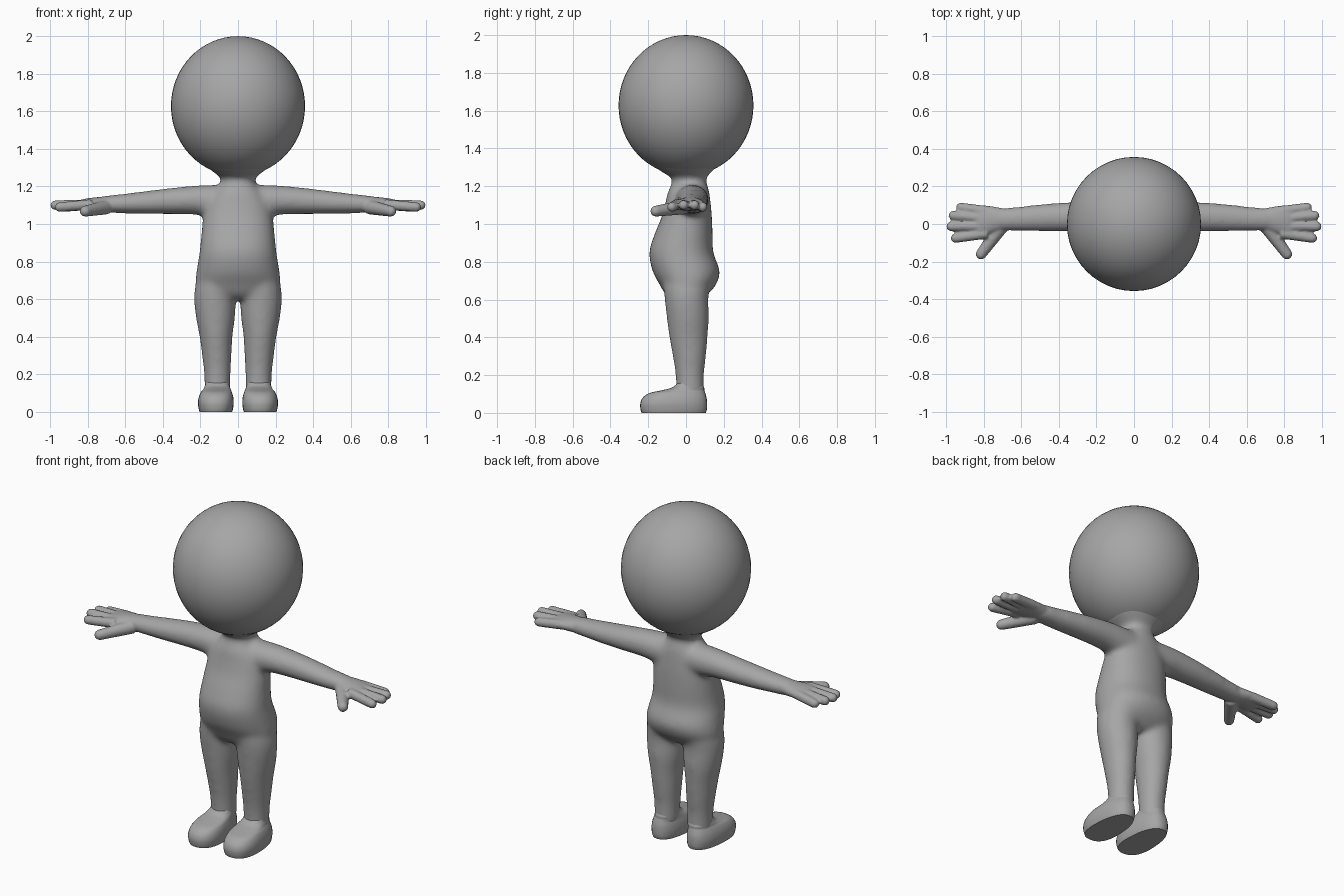
import bpy, bmesh
from math import sin, cos, pi, copysign, sqrt
from mathutils import Vector

if "Cube" in bpy.data.objects:
    bpy.data.objects.remove(bpy.data.objects["Cube"])

N = 32  # points around each section
grey = bpy.data.materials.new("grey")
grey.diffuse_color = (.38, .38, .38, 1)
grey.use_nodes = True
grey.node_tree.nodes["Principled BSDF"].inputs["Base Color"].default_value = grey.diffuse_color


def refine(rows, steps=5):
    """Catmull-Rom interpolation between section rows."""
    out = []
    for i in range(len(rows) - 1):
        p0, p1, p2, p3 = (rows[min(max(i + k, 0), len(rows) - 1)] for k in (-1, 0, 1, 2))
        for s in range(steps):
            t = s / steps
            out.append([0.5 * (2 * b + (c - a) * t + (2 * a - 5 * b + 4 * c - d) * t * t
                               + (3 * b - a - 3 * c + d) * t ** 3)
                        for a, b, c, d in zip(p0, p1, p2, p3)])
    return out + [list(rows[-1])]


def skin(bm, rings):
    """Closed skin over a list of rings of points."""
    rings = [[bm.verts.new(p) for p in ring] for ring in rings]
    faces = [bm.faces.new(rings[0]), bm.faces.new(rings[-1])]
    for a, b in zip(rings, rings[1:]):
        for i in range(N):
            j = (i + 1) % N
            faces.append(bm.faces.new((a[i], a[j], b[j], b[i])))
    bmesh.ops.recalc_face_normals(bm, faces=faces)


def loft(bm, rows, side=1, along_x=False, power=2.0, taper=0.0):
    """Rows: position, centre 1, centre 2, radius 1, radius 2."""
    rings = []
    for t, c1, c2, r1, r2 in refine(rows):
        ring = []
        for i in range(N):
            a = 2 * pi * i / N
            u = copysign(abs(cos(a)) ** (2 / power), cos(a))
            v = copysign(abs(sin(a)) ** (2 / power), sin(a))
            p, q = c1 + r1 * u * (1 - taper * v), c2 + r2 * v
            ring.append((side * t, p, q) if along_x else (side * p, q, t))
        rings.append(ring)
    skin(bm, rings)


def finger(bm, a, b, r1, r2, side):
    """Tapered tube with a rounded tip."""
    a, b = Vector(a), Vector(b)
    d = (b - a).normalized()
    u = d.cross(Vector((0, 0, 1))).normalized()
    v = d.cross(u)
    stations = [(a.lerp(b, k / 4), r1 + (r2 - r1) * k / 4) for k in range(5)]
    stations += [(b + d * r2 * h, r2 * sqrt(1 - h * h)) for h in (0.4, 0.7, 0.9, 0.98)]
    rings = []
    for c, r in stations:
        pts = [c + r * (u * cos(2 * pi * i / N) + v * sin(2 * pi * i / N)) for i in range(N)]
        rings.append([(side * p.x, p.y, p.z) for p in pts])
    skin(bm, rings)


def make(name, bm):
    me = bpy.data.meshes.new(name)
    bm.to_mesh(me)
    bm.free()
    me.shade_smooth()
    me.materials.append(grey)
    ob = bpy.data.objects.new(name, me)
    bpy.context.collection.objects.link(ob)
    return ob


def fuse(ob, voxel, iterations):
    """Merge overlapping shapes into one skin and soften the joins."""
    m = ob.modifiers.new("fuse", 'REMESH')
    m.mode = 'VOXEL'
    m.voxel_size = voxel
    m.use_smooth_shade = True
    m = ob.modifiers.new("soften", 'SMOOTH')
    m.factor = .5
    m.iterations = iterations


# Core: torso, neck, arms and legs, strongly blended
bm = bmesh.new()
loft(bm, [(.60, 0, 0, .10, .08), (.63, 0, .003, .20, .115), (.68, 0, .01, .226, .15),
          (.75, 0, .001, .221, .178), (.85, 0, -.025, .205, .17), (.95, 0, -.012, .195, .153),
          (1.03, 0, .003, .187, .135), (1.10, 0, .01, .172, .122), (1.16, 0, .013, .14, .112),
          (1.20, 0, .017, .105, .099), (1.225, 0, .017, .09, .09), (1.245, 0, .015, .092, .092),
          (1.265, 0, .008, .115, .118), (1.29, 0, 0, .15, .15), (1.33, 0, 0, .19, .19)], power=2.2)

for s in (1, -1):
    # leg
    loft(bm, [(.08, .11, .022, .068, .075), (.20, .11, .02, .071, .076), (.30, .113, .018, .079, .089),
              (.40, .117, .013, .088, .102), (.50, .12, .01, .104, .112), (.60, .122, .003, .112, .116),
              (.68, .117, .003, .107, .122), (.76, .1, 0, .08, .11)], side=s)
    # arm
    loft(bm, [(.04, .03, 1.12, .09, .09), (.17, .033, 1.124, .088, .084), (.24, .036, 1.127, .084, .077),
              (.36, .037, 1.122, .079, .070), (.50, .033, 1.114, .073, .061),
              (.62, .027, 1.108, .065, .052), (.69, .025, 1.106, .062, .047),
              (.78, .022, 1.105, .055, .033)], side=s, along_x=True)
core = make("core", bm)
fuse(core, .011, 25)
blended = core.evaluated_get(bpy.context.evaluated_depsgraph_get()).to_mesh()
bm = bmesh.new()
bm.from_mesh(blended)
bpy.data.objects.remove(core)

# Body: core plus palms, fingers and thumbs, lightly blended
for s in (1, -1):
    loft(bm, [(.64, .026, 1.107, .05, .038), (.69, .025, 1.106, .057, .041),
              (.76, .022, 1.105, .073, .037), (.82, .013, 1.102, .087, .031),
              (.85, .01, 1.1, .08, .022)], side=s, along_x=True)
    # four fingers: base y, tip x, tip y, z
    for y0, x1, y1, z in ((.075, .922, .088, 1.09), (.032, .962, .045, 1.1),
                          (-.012, .974, -.013, 1.1), (-.055, .95, -.075, 1.09)):
        finger(bm, (.78, y0 * .9, 1.104), (x1, y1, z), .028, .0255, s)
    finger(bm, (.70, -.005, 1.09), (.814, -.16, 1.068), .039, .029, s)
fuse(make("body", bm), .007, 5)

# Head: slightly tall ball
bpy.ops.mesh.primitive_uv_sphere_add(segments=48, ring_count=32, radius=1, location=(0, 0, 1.628))
head = bpy.context.object
head.name = "head"
head.scale = (.357, .357, .372)
head.data.materials.append(grey)
bpy.ops.object.shade_smooth()

# Feet: rounded shoe shapes, wider at the toes, with flat soles
for s, label in ((1, "left"), (-1, "right")):
    bm = bmesh.new()
    loft(bm, [(0, .118, -.065, .086, .17), (.02, .118, -.065, .091, .176), (.05, .118, -.065, .094, .177),
              (.08, .117, -.06, .09, .169), (.105, .115, -.046, .081, .148),
              (.12, .112, -.015, .072, .112), (.135, .111, .012, .066, .084),
              (.16, .11, .02, .058, .064)], side=s, power=2.4, taper=.12)
    foot = make(label + "_foot", bm)
    bpy.context.view_layer.objects.active = foot
    bpy.ops.object.select_all(action='DESELECT')
    foot.select_set(True)
    bpy.ops.object.shade_smooth_by_angle(angle=pi / 4)
